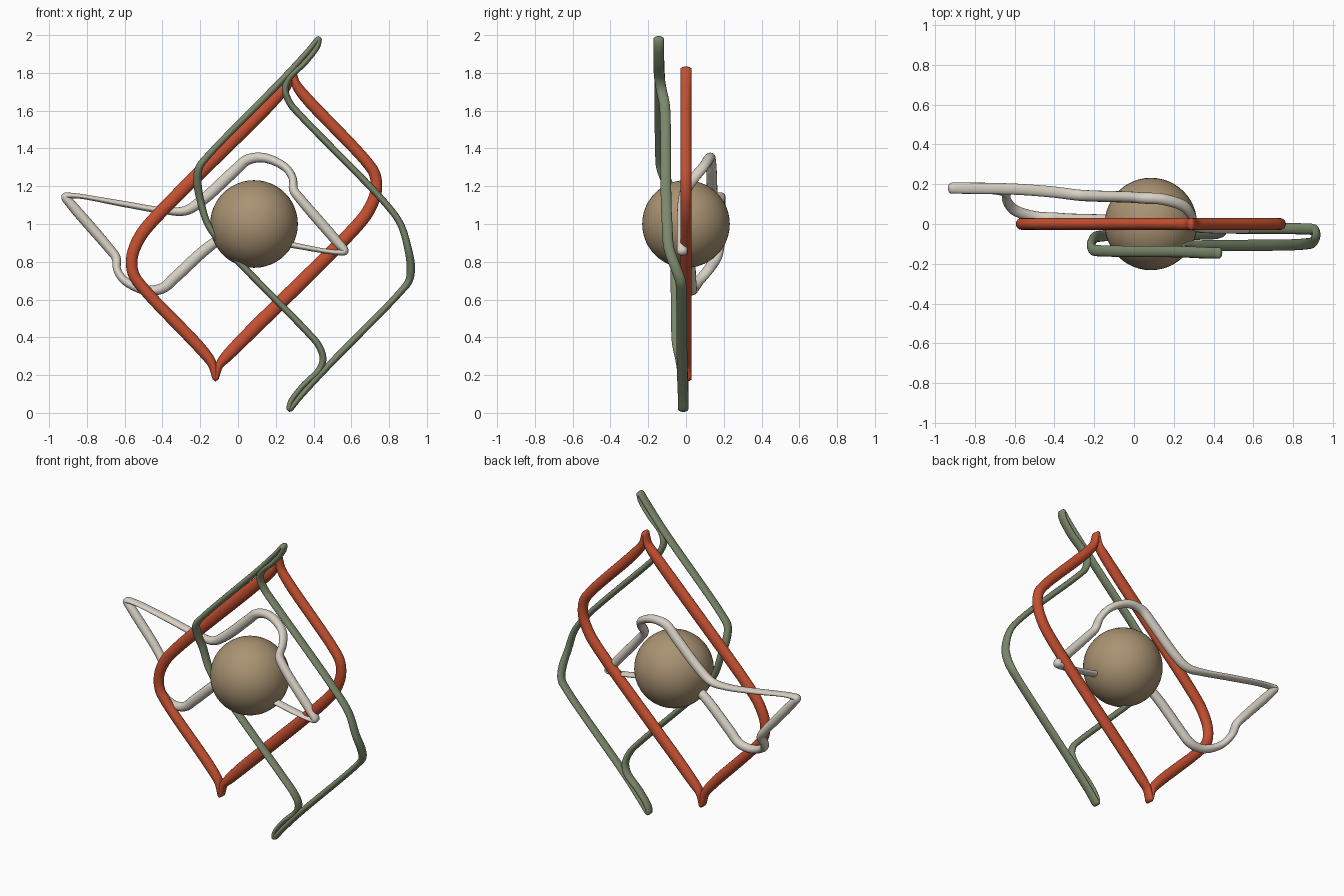
import bpy, math
from mathutils import Vector

if "Cube" in bpy.data.objects:
    bpy.data.objects.remove(bpy.data.objects["Cube"])


def material(name, rgb):
    m = bpy.data.materials.new(name)
    m.diffuse_color = (*rgb, 1)
    m.use_nodes = True
    m.node_tree.nodes["Principled BSDF"].inputs["Base Color"].default_value = m.diffuse_color
    return m


def spline(pts, steps=7):
    """Closed centripetal spline through 4D points (x, y, z, half width)."""
    out, n = [], len(pts)
    for i in range(n):
        p = [pts[(i + k - 1) % n] for k in range(4)]
        t = [0.0]
        for k in range(3):
            t.append(t[-1] + math.sqrt((p[k + 1] - p[k]).length))
        for s in range(steps):
            u = t[1] + (t[2] - t[1]) * s / steps
            mix = lambda a, b, ta, tb: a * ((tb - u) / (tb - ta)) + b * ((u - ta) / (tb - ta))
            a = [mix(p[k], p[k + 1], t[k], t[k + 1]) for k in range(3)]
            b = [mix(a[k], a[k + 1], t[k], t[k + 2]) for k in range(2)]
            out.append(mix(b[0], b[1], t[1], t[2]))
    return out


def ring(name, half, centre, depth, mat, sides=16):
    """Sweep an oval section along half a loop and its point reflection."""
    c = Vector(centre)
    pts = [Vector(p) for p in half]
    pts += [Vector((*(2 * c - p.to_3d()), p.w)) for p in pts]
    path = spline(pts)
    n = len(path)
    verts, faces = [], []
    for i, p in enumerate(path):
        tan = (path[(i + 1) % n].to_3d() - path[i - 1].to_3d()).normalized()
        side = tan.cross(Vector((0, 1, 0))).normalized()
        up = side.cross(tan)
        for k in range(sides):
            a = 2 * math.pi * k / sides
            verts.append(p.to_3d() + side * p.w * math.cos(a) + up * depth * math.sin(a))
            k2, j = (k + 1) % sides, (i + 1) % n
            faces.append((i * sides + k, i * sides + k2, j * sides + k2, j * sides + k))
    me = bpy.data.meshes.new(name)
    me.from_pydata(verts, [], faces)
    me.polygons.foreach_set("use_smooth", [True] * len(faces))
    me.materials.append(mat)
    ob = bpy.data.objects.new(name, me)
    bpy.context.collection.objects.link(ob)
    # consistent outward normals
    import bmesh
    bm = bmesh.new()
    bm.from_mesh(me)
    bmesh.ops.recalc_face_normals(bm, faces=bm.faces)
    bm.to_mesh(me)
    bm.free()


# central ball
bpy.ops.mesh.primitive_uv_sphere_add(segments=48, ring_count=24, radius=0.232, location=(0.085, 0, 1))
ball = bpy.context.object
ball.name = "core_ball"
ball.data.materials.append(material("tan", (0.40, 0.29, 0.17)))
bpy.ops.object.shade_smooth()

# flat red loop
ring("red_loop", [
    (0.288, 0, 1.82, .014), (0.305, 0, 1.745, .024), (0.35, 0, 1.68, .03),
    (0.68, 0, 1.33, .03), (0.725, 0, 1.26, .03), (0.73, 0, 1.17, .031),
    (0.69, 0, 1.07, .033), (0.62, 0, 0.98, .034), (-0.05, 0, 0.31, .032),
    (-0.10, 0, 0.25, .022)],
    (0.085, 0, 1), .03, material("red", (0.56, 0.08, 0.03)))

# green loop with folded tips, in front of the red one
G = .018
ring("green_loop", [
    (0.427, -.145, 1.98, .015), (0.422, -.145, 1.945, .015), (0.36, -.145, 1.86, .015),
    (0.268, -.14, 1.77, G), (0.25, -.13, 1.71, G), (0.275, -.115, 1.64, G),
    (0.33, -.11, 1.575, G), (0.78, -.105, 1.11, G), (0.86, -.10, 1.0, G),
    (0.90, -.09, 0.87, .02), (0.915, -.055, 0.77, .022), (0.905, -.03, 0.70, .02),
    (0.86, -.025, 0.64, G), (0.45, -.02, 0.22, G), (0.325, -.015, 0.08, .015)],
    (0.35, -.08, 1), .028, material("green", (0.20, 0.25, 0.15)))

# pale loop wrapping behind the ball
ring("pale_loop", [
    (-0.915, .18, 1.145, .02), (-0.87, .18, 1.15, .014), (-0.6, .175, 1.105, .016),
    (-0.4, .16, 1.072, .018), (-0.28, .145, 1.07, .025), (-0.19, .14, 1.125, .029),
    (-0.02, .135, 1.28, .03), (0.05, .13, 1.34, .028), (0.14, .125, 1.35, .025),
    (0.25, .09, 1.30, .022), (0.29, .04, 1.24, .021), (0.295, .0, 1.18, .024),
    (0.34, -.015, 1.12, .026), (0.53, -.02, 0.90, .026)],
    (-0.175, .08, 1), .028, material("pale", (0.68, 0.63, 0.55)))
